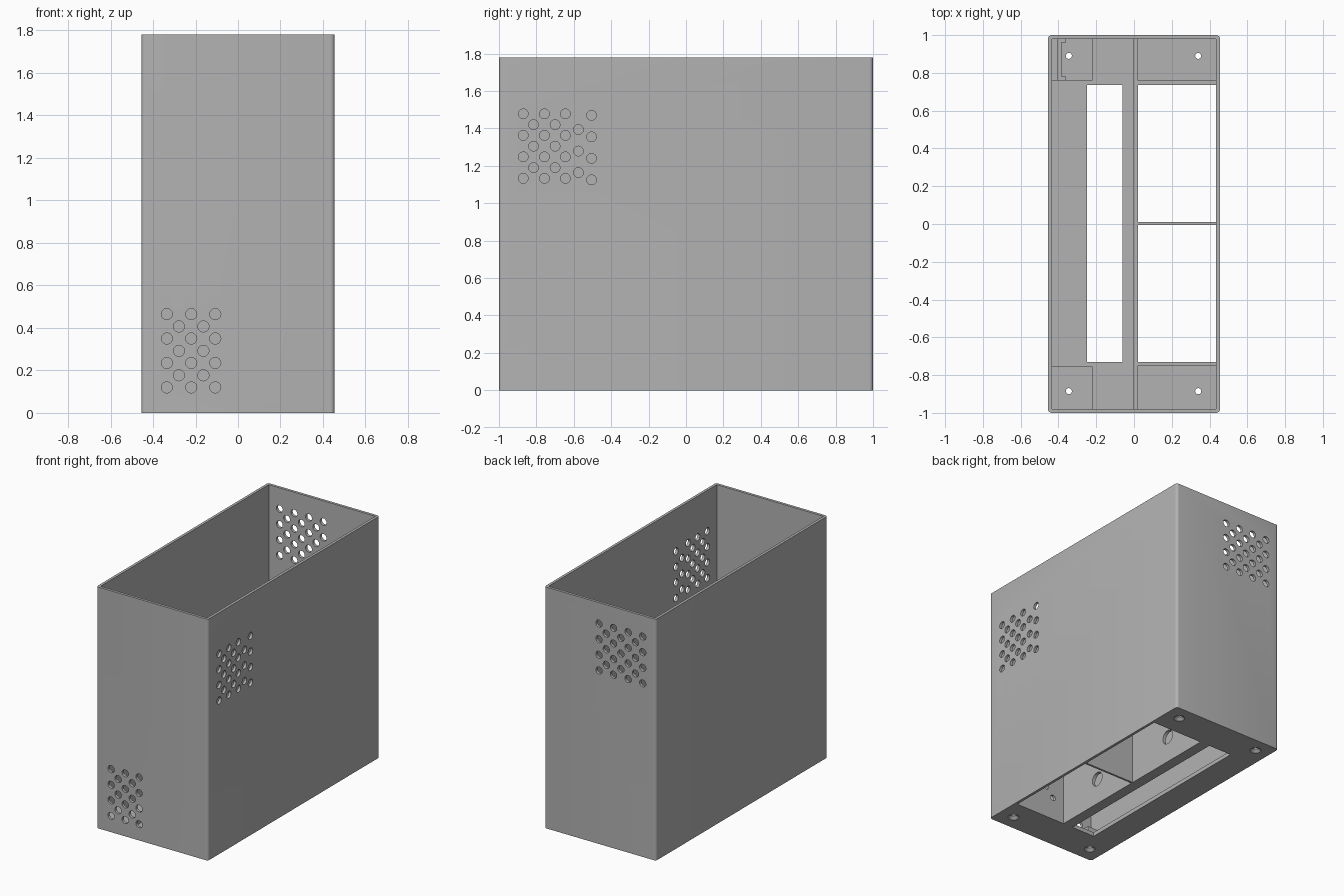
import bpy, bmesh, math
from mathutils import Matrix, Vector

if "Cube" in bpy.data.objects:
    bpy.data.objects.remove(bpy.data.objects["Cube"])

W, D, H, T = 0.455, 1.0, 1.78, 0.02   # half width, half depth, height, wall
FLOOR = 0.03
BAY_H = 0.5                           # height of the inner bay walls

grey = bpy.data.materials.new("plain grey")
grey.diffuse_color = (0.45, 0.45, 0.45, 1)
grey.use_nodes = True
grey.node_tree.nodes["Principled BSDF"].inputs["Base Color"].default_value = grey.diffuse_color


def add_box(bm, lo, hi, radius=0):
    """Box between two corners, with optional rounded upright edges."""
    lo, hi = Vector(lo), Vector(hi)
    part = bmesh.new()
    bmesh.ops.create_cube(part, size=1)
    for v in part.verts:
        v.co = [lo[i] + (v.co[i] + 0.5) * (hi[i] - lo[i]) for i in range(3)]
    if radius:
        upright = [e for e in part.edges if abs(e.verts[0].co.z - e.verts[1].co.z) > 0.1]
        bmesh.ops.bevel(part, geom=upright, offset=radius, segments=5,
                        profile=0.5, affect='EDGES')
    me = bpy.data.meshes.new("tmp")
    part.to_mesh(me)
    part.free()
    bm.from_mesh(me)
    bpy.data.meshes.remove(me)


def add_rod(bm, centre, axis, r, length, r2=None):
    """Cylinder or cone centred on a point along an axis."""
    rot = {'X': Matrix.Rotation(math.pi / 2, 4, 'Y'),
           'Y': Matrix.Rotation(math.pi / 2, 4, 'X'), 'Z': Matrix()}[axis]
    bmesh.ops.create_cone(bm, cap_ends=True, segments=28, radius1=r,
                          radius2=r if r2 is None else r2, depth=length,
                          matrix=Matrix.Translation(centre) @ rot)


def make(name, bm):
    bmesh.ops.recalc_face_normals(bm, faces=bm.faces)
    me = bpy.data.meshes.new(name)
    bm.to_mesh(me)
    bm.free()
    me.materials.append(grey)
    ob = bpy.data.objects.new(name, me)
    bpy.context.collection.objects.link(ob)
    return ob


def cut(ob, bm):
    """Subtract a mesh from an object and discard the cutter."""
    tool = make("cutter", bm)
    tool.hide_render = True
    mod = ob.modifiers.new("cut", 'BOOLEAN')
    mod.operation, mod.solver, mod.object = 'DIFFERENCE', 'EXACT', tool
    bpy.context.view_layer.objects.active = ob
    bpy.ops.object.modifier_apply(modifier=mod.name)
    bpy.data.objects.remove(tool)


def finish(ob):
    bpy.ops.object.select_all(action='DESELECT')
    ob.select_set(True)
    bpy.context.view_layer.objects.active = ob
    bpy.ops.object.shade_smooth_by_angle(angle=math.radians(35))


# Open-topped case
bm = bmesh.new()
add_box(bm, (-W, -D, 0), (W, D, H), 0.02)
case = make("case", bm)
bm = bmesh.new()
add_box(bm, (-W + T, -D + T, FLOOR), (W - T, D - T, H + 0.1))
cut(case, bm)

# Floor openings: one long slot and two bays
bm = bmesh.new()
add_box(bm, (-0.25, -0.73, -0.1), (-0.06, 0.735, 0.1))
add_box(bm, (0.02, -0.73, -0.1), (W - T, -0.005, 0.1))
add_box(bm, (0.02, 0.01, -0.1), (W - T, 0.735, 0.1))
cut(case, bm)

# Vent holes: staggered columns of four and three
STEP, R = 0.115, 0.026
bm = bmesh.new()
for i, x in enumerate((-0.335, -0.278, -0.22, -0.163, -0.107)):
    for k in range(4 - i % 2):
        add_rod(bm, (x, -D, 0.465 - i % 2 * 0.058 - k * STEP), 'Y', R, 0.1)
for i, y in enumerate((-0.87, -0.815, -0.757, -0.70, -0.645, -0.575, -0.505)):
    drop = (i % 2) * 0.058 + (0.026 if i == 5 else 0.008 if i == 6 else 0)
    for k in range(4 - i % 2):
        add_rod(bm, (W, y, 1.478 - drop - k * STEP), 'X', R, 0.1)
for i in range(7):
    for k in range(4 - i % 2):
        add_rod(bm, (0.01 - i * 0.0595, D, 1.625 - i % 2 * 0.058 - k * STEP), 'Y', R, 0.1)
cut(case, bm)

# Low corner pads on the slot side
pads = []
for name, y0, y1 in (("front_pad", -D + T, -0.755), ("back_pad", 0.76, D - T)):
    bm = bmesh.new()
    add_box(bm, (-W + T, y0, FLOOR), (-0.22, y1, 0.08))
    pads.append(make(name, bm))

# Countersunk screw holes through floor and pads
for ob in [case] + pads:
    for countersink in (False, True):
        bm = bmesh.new()
        for x in (-0.345, 0.34):
            for y in (-0.885, 0.89):
                if countersink:
                    add_rod(bm, (x, y, 0.009), 'Z', 0.04, 0.022, 0.017)
                else:
                    add_rod(bm, (x, y, 0.05), 'Z', 0.016, 0.2)
        if not countersink or ob is case:
            cut(ob, bm)

# Long partition with two cable holes
bm = bmesh.new()
add_box(bm, (-0.005, -D + T, FLOOR), (0.02, D - T, BAY_H))
partition = make("partition", bm)
bm = bmesh.new()
for y in (-0.37, 0.385):
    add_rod(bm, (0.0075, y, 0.195), 'X', 0.052, 0.1)
cut(partition, bm)

# Cross walls around the two bays
walls = []
for name, y0, y1 in (("front_bay_wall", -0.75, -0.73), ("middle_bay_wall", -0.005, 0.01),
                     ("back_bay_wall", 0.735, 0.76)):
    bm = bmesh.new()
    add_box(bm, (0.02, y0, 0.005 if name[0] == "m" else FLOOR), (W - T, y1, BAY_H))
    walls.append(make(name, bm))

# Small holes in the front bay wall
bm = bmesh.new()
for x, z in ((0.235, 0.22), (0.175, 0.24), (0.115, 0.17)):
    add_rod(bm, (x, -0.74, z), 'Y', 0.022, 0.1)
cut(walls[0], bm)

# Small clip on the back pad
bm = bmesh.new()
add_box(bm, (-0.405, 0.76, 0.08), (-0.385, D - T, 0.12))
add_box(bm, (-0.385, 0.76, 0.08), (-0.36, 0.78, 0.12))
add_box(bm, (-0.385, 0.96, 0.08), (-0.36, D - T, 0.12))
clip = make("clip", bm)

for ob in [case, partition, clip] + pads + walls:
    finish(ob)
